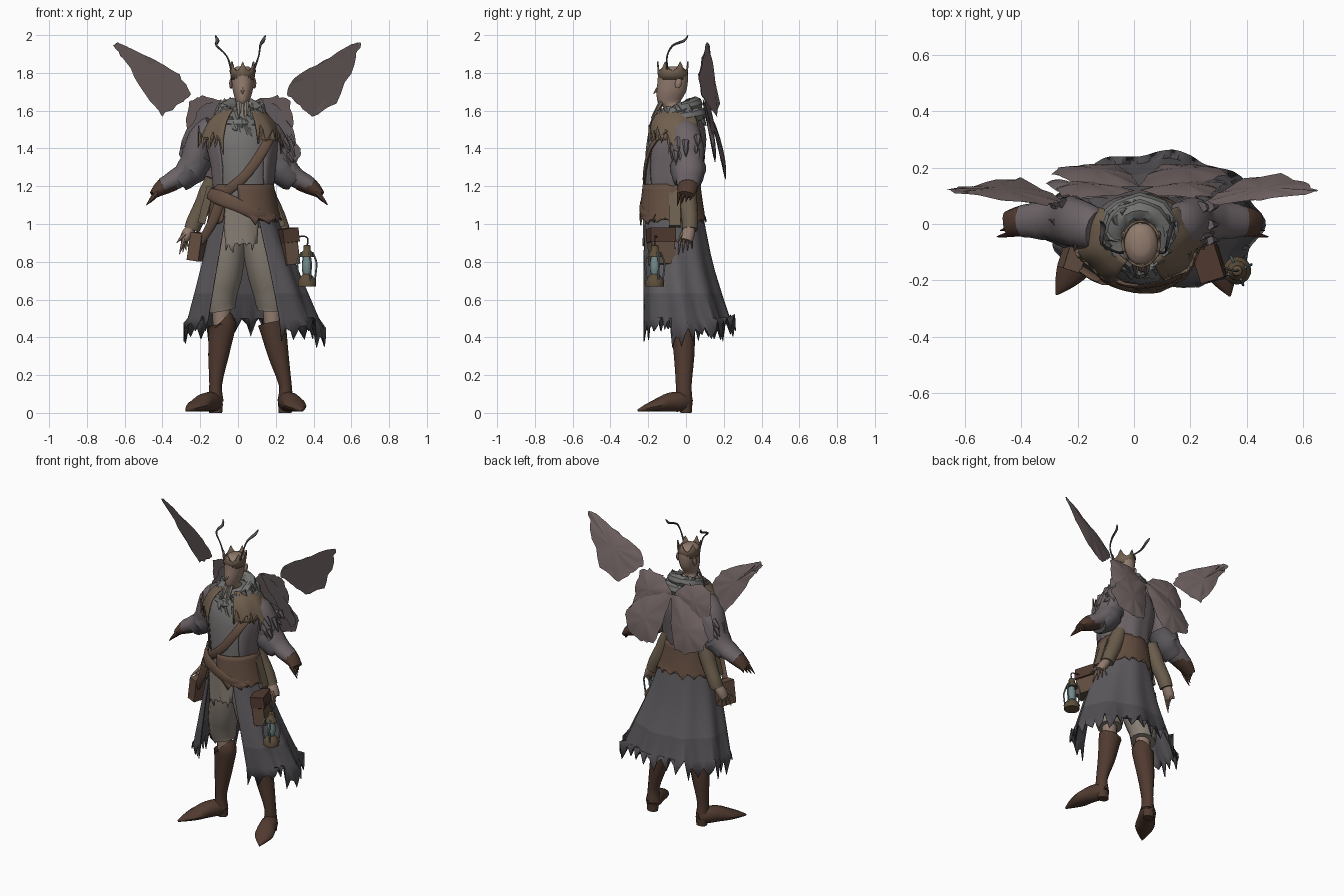
import bpy, bmesh, math, random
from mathutils import Vector as V

if "Cube" in bpy.data.objects:
    bpy.data.objects.remove(bpy.data.objects["Cube"])
random.seed(7)
R = random.uniform

def mat(name, r, g, b):
    m = bpy.data.materials.new(name)
    m.diffuse_color = (r * .85, g * .85, b * .85, 1)
    m.use_nodes = True
    m.node_tree.nodes["Principled BSDF"].inputs["Base Color"].default_value = m.diffuse_color
    return m

COAT, DARK = mat("coat", .13, .12, .13), mat("dark_hem", .1, .093, .103)
MAUVE, TUNIC = mat("mauve", .18, .15, .16), mat("tunic", .21, .195, .195)
BOOT, LEATHER = mat("boot", .095, .05, .034), mat("leather", .15, .09, .062)
MANTLE, LINEN = mat("mantle", .19, .135, .09), mat("linen", .28, .24, .2)
SKIN, FUR = mat("skin", .33, .23, .18), mat("fur", .2, .2, .195)
WING, TEAL = mat("wing", .2, .15, .15), mat("teal", .2, .3, .31)
OLIVE, BRONZE = mat("olive", .17, .13, .085), mat("bronze", .13, .09, .05)

def grid(name, rows, m, closed=True, caps=True, thick=0, m2=None, split=0):
    """Skin rows of points with quads."""
    bm = bmesh.new()
    vs = [[bm.verts.new(p) for p in r] for r in rows]
    n = len(rows[0])
    for i in range(len(rows) - 1):
        for j in range(n if closed else n - 1):
            k = (j + 1) % n
            f = bm.faces.new((vs[i][j], vs[i][k], vs[i + 1][k], vs[i + 1][j]))
            f.material_index = 1 if m2 and i >= split else 0
    if closed and caps:
        bm.faces.new(vs[0])
        bm.faces.new(vs[-1])
    bmesh.ops.recalc_face_normals(bm, faces=bm.faces)
    me = bpy.data.meshes.new(name)
    bm.to_mesh(me)
    bm.free()
    o = bpy.data.objects.new(name, me)
    bpy.context.collection.objects.link(o)
    me.materials.append(m)
    if m2:
        me.materials.append(m2)
    if thick:
        s = o.modifiers.new("thick", 'SOLIDIFY')
        s.thickness, s.offset = thick, 0
    bpy.context.view_layer.objects.active = o
    bpy.ops.object.select_all(action='DESELECT')
    o.select_set(True)
    bpy.ops.object.shade_smooth_by_angle(angle=math.radians(42))
    return o

def curve(pts, k=3):
    """Catmull-Rom through tuples of any length."""
    P = [pts[0]] + list(pts) + [pts[-1]]
    out = []
    for i in range(1, len(P) - 2):
        for s in range(k):
            t = s / k
            out.append([.5 * (2 * b + (c - a) * t + (2 * a - 5 * b + 4 * c - d) * t * t + (3 * b - a - 3 * c + d) * t ** 3)
                        for a, b, c, d in zip(*P[i - 1:i + 3])])
    return out + [list(pts[-1])]

def tube(name, pts, m, ref=(0, 1, 0), n=12, k=3, rough=0):
    """Points are x, y, z, half width, half depth."""
    P = curve(pts, k)
    rows = []
    for i, p in enumerate(P):
        t = (V(P[min(i + 1, len(P) - 1)][:3]) - V(P[max(i - 1, 0)][:3])).normalized()
        s = t.cross(V(ref)).normalized()
        u = s.cross(t)
        f = 1 + R(-rough, rough)
        rows.append([V(p[:3]) + (s * p[3] * math.cos(a) + u * p[4] * math.sin(a)) * f
                     for a in (2 * math.pi * j / n for j in range(n))])
    return grid(name, rows, m)

def loft(name, rings, m, n=18, k=3):
    """Horizontal ellipses: z, cx, cy, rx, ry."""
    return grid(name, [[(c[1] + c[3] * math.sin(2 * math.pi * j / n), c[2] - c[4] * math.cos(2 * math.pi * j / n), c[0])
                        for j in range(n)] for c in curve(rings, k)], m)

def drape(name, rings, m, n=48, jag=.05, fold=.04, m2=None, split=0):
    """Hanging cloth: z, cx, cy, rx, ry, start and end angle from the front; ragged hem."""
    rows, C = [], curve(rings, 3)
    lump = [R(-.4, .6) for _ in range(n // 6 + 2)]
    for i, (z, cx, cy, rx, ry, a0, a1) in enumerate(C):
        w, row = i / (len(C) - 1), []
        for j in range(n + 1):
            a = a0 + (a1 - a0) * (j + (R(-.35, .35) if i == len(C) - 1 else 0)) / n
            f = 1 + fold * w * (math.sin(9 * a) - 1)
            dz = (lump[j // 6] + (R(.1, .9) if j % 3 else R(-.5, 0))) * jag if i == len(C) - 1 else 0
            row.append((cx + rx * f * math.sin(a), cy - ry * f * math.cos(a), z + dz))
        rows.append(row)
    return grid(name, rows, m, False, False, .006, m2, split)

def wing(name, outline, y0, slope, m, sx=1, cx=0, bow=.02, xs=0):
    """Ragged membrane drawn in x, z, leaning in y."""
    pts = []
    for i, (x, z) in enumerate(outline):
        x2, z2 = outline[(i + 1) % len(outline)]
        for s in range(4):
            q = 0 if s == 0 else .008
            pts.append((x + (x2 - x) * s / 4 + R(-q, q), z + (z2 - z) * s / 4 + R(-q, q)))
    ax, az = [sum(p[i] for p in pts) / len(pts) for i in (0, 1)]
    rows = []
    for f in (.02, .35, .7, 1):
        rows.append([(cx + sx * (ax + (x - ax) * f),
                      y0 + slope * (az + (z - az) * f - 1.7) + xs * (ax + (x - ax) * f - .45) + bow * (1 - f * f)
                      + .003 * f * math.sin(j * 1.4), az + (z - az) * f) for j, (x, z) in enumerate(pts)])
    return grid(name, rows, m, True, True, .006)

def spike(name, p, q, r, m):
    d = V(q) - V(p)
    tube(name, [(*p, r, r * .7), (*(V(p) + d * .6), r * .6, r * .4), (*q, .002, .002)], m, (.3, .9, .1), 6, 1)

# legs and boots
for side, hip, knee, ank, toe in (("left", -.04, -.09, -.118, (-.275, -.25)), ("right", .075, .18, .25, (.34, -.255))):
    mid = (hip + knee) / 2 + .005
    tube(side + "_breeches", [(hip, -.07, 1.04, .085, .1), (mid, -.06, .8, .095, .1), (knee - .005, -.03, .62, .09, .085),
                             (knee, -.02, .545, .08, .075)], LINEN, rough=.03)
    tube(side + "_knee", [(knee, -.02, .58, .05, .045), (knee + .005, -.02, .43, .045, .045)], SKIN)
    tube(side + "_boot_shaft", [(knee, -.015, .475, .076, .067), (knee + .005, -.015, .45, .071, .064),
                               ((knee + ank) / 2, -.01, .3, .054, .054), (ank, -.012, .15, .034, .042),
                               (ank, -.01, .06, .042, .045)], BOOT)
    h, t = V((ank, .0, 0)), V((*toe, 0))
    foot = [(-.07, .03, .04), (.1, .05, .052), (.35, .055, .05), (.6, .06, .034), (.82, .036, .02), (1, .004, .006)]
    tube(side + "_shoe", [(*h.lerp(t, f).xy, b + .006, a, b) for f, a, b in foot], BOOT, (0, 0, 1))
    loft(side + "_heel", [(0, ank, 0, .036, .03), (.05, ank, 0, .04, .034)], BOOT, 10, 1)

# torso and coat
loft("torso", [(.98, .02, -.075, .15, .125), (1.15, .025, -.08, .145, .13), (1.3, .025, -.072, .16, .145),
               (1.45, .02, -.055, .18, .15), (1.55, .02, -.045, .14, .12), (1.62, .02, -.045, .06, .07)], TUNIC)
drape("coat_skirt", [(1.17, .03, -.078, .155, .145, .45, 5.7), (1.0, .035, -.07, .185, .168, .47, 5.65),
                     (.75, .055, -.052, .265, .205, .48, 5.55), (.41, .08, .0, .385, .265, .45, 5.5)], COAT, 72, .08, .045, DARK, 7)
drape("waist_wrap", [(1.21, .028, -.076, .158, .15, -.2, 5.7), (1.1, .03, -.075, .178, .164, -.1, 5.7),
                     (1.0, .035, -.07, .2, .178, .3, 5.65)], LEATHER, 40, .03, .01)
drape("front_shirt_tail", [(1.12, .02, -.07, .165, .155, -.7, .6), (1.0, .02, -.07, .17, .155, -.6, .55),
                           (.86, .02, -.07, .17, .16, -.5, .5)], LINEN, 14, .05, .02)
drape("coat_jacket", [(1.56, .02, -.04, .13, .125, .75, 5.5), (1.45, .02, -.052, .19, .158, .7, 5.6),
                      (1.3, .025, -.07, .172, .158, .7, 5.6), (1.17, .025, -.075, .16, .148, .8, 5.5)], MAUVE, 40, .05, .03)
for s, a, b in (("left", -2.3, -.45), ("right", .45, 2.3)):
    drape(s + "_mantle", [(1.61, .02, -.04, .1, .1, a, b), (1.54, .015, -.045, .175, .155, a, b),
                          (1.41, .015, -.045, .235, .18, a * .95, b * .95)], MANTLE, 24, .08, .03)

# upper arms with gloved hands, lower arms with bare hands
for s, x0, sg in (("left", -.01, -1), ("right", .0, 1)):
    X = lambda v: x0 + sg * v
    tube(s + "_sleeve", [(X(.12), -.02, 1.52, .06, .07), (X(.185), 0, 1.45, .07, .085), (X(.22), .01, 1.34, .07, .085),
                         (X(.285), .015, 1.26, .058, .075), (X(.39), .01, 1.2, .042, .055)], MAUVE, rough=.06)
    tube(s + "_cuff_fold", [(X(.19), .01, 1.36, .08, .09), (X(.235), .01, 1.28, .075, .09), (X(.3), .01, 1.22, .055, .07)], COAT, rough=.08)
    tube(s + "_glove", [(X(.33), .012, 1.225, .048, .06), (X(.39), .01, 1.195, .043, .055), (X(.44), .0, 1.155, .022, .045)], BOOT)
    for i in range(4):
        y = -.035 + .022 * i
        spike(s + "_gloved_finger", (X(.42), y, 1.165), (X(.475 - .012 * i), y - .01, 1.1 + .008 * i), .016, BOOT)
    for i in range(14):
        p = (X(R(.22, .265)), R(-.06, .08), R(1.34, 1.46))
        spike(s + "_sleeve_tatter", p, (p[0] + sg * R(.03, .06), p[1], p[2] - R(.04, .09)), .028, MAUVE)
    tube(s + "_lower_sleeve", [(X(.12), 0, 1.24, .045, .05), (X(.165), .01, 1.12, .05, .05), (X(.21), .02, 1.03, .045, .045),
                               (X(.235), .02, .97, .04, .042)], OLIVE, rough=.04)
    tube(s + "_lower_hand", [(X(.23), .02, .99, .025, .03), (X(.26), .01, .945, .03, .036), (X(.28), .0, .91, .022, .034)], SKIN)
    for i in range(4):
        spike(s + "_finger", (X(.275), -.03 + .02 * i, .925), (X(.3 - .018 * i), -.04 + .024 * i, .84 + .01 * i), .012, SKIN)
    spike(s + "_thumb", (X(.27), -.02, .95), (X(.315), -.045, .9), .012, SKIN)
    # antenna
    tip = .11 if sg < 0 else .145
    tube(s + "_antenna", [(.025 + sg * .06, -.1, 1.82, .007, .007), (.025 + sg * .085, -.1, 1.89, .004, .004),
                          (X(.06 + tip * .4), -.07, 1.945, .006, .006), (X(tip - .012), -.01, 1.97, .01, .006),
                          (X(tip), .01, 1.998, .003, .003)], DARK, n=8)

# head, beard and crown
loft("head", [(1.57, .02, -.05, .045, .05), (1.625, .022, -.07, .04, .055), (1.645, .024, -.09, .036, .06), (1.7, .025, -.078, .052, .078),
              (1.76, .025, -.07, .06, .08), (1.81, .025, -.07, .058, .075), (1.835, .025, -.07, .03, .04)], SKIN)
spike("nose", (.025, -.13, 1.735), (.025, -.172, 1.69), .02, SKIN)
for x in (-.037, .087):
    tube("ear", [(x, -.045, 1.72, .006, .01), (x, -.04, 1.745, .01, .018), (x, -.035, 1.77, .005, .01)], SKIN, n=8)
for x, l in ((.005, .07), (.025, .13), (.042, .09)):
    spike("beard_strand", (x, -.13, 1.645), (x, -.185, 1.63 - l), .018, LINEN)
rows = []
for z, r, peak in ((1.765, .058, 0), (1.795, .062, 0), (1.81, .066, .05)):
    rows.append([(.025 + r * math.sin(j * math.pi / 12), -.07 + (r + .014) * -math.cos(j * math.pi / 12),
                  z + (peak if j % 4 == 0 else peak * .25 if j % 4 != 2 else 0)) for j in range(24)])
grid("crown", rows, MANTLE, True, False, .008)

# fur collar: rolled scarf, higher at the nape, with loose tufts
for k in range(2):
    rows = []
    for j in range(20):
        a = j * math.pi / 10
        c = V((.02, -.04, 1.6 - .045 * k - (.035 - .008 * k) * math.cos(a)))
        d = V((math.sin(a), -math.cos(a), 0))
        rr = R(.03, .042)
        rows.append([c + d * (.088 + .025 * k + rr * math.cos(b)) + V((0, 0, rr * math.sin(b)))
                     for b in (i * math.pi / 4 for i in range(8))])
    grid("scarf_roll", rows + rows[:1], FUR, True, False)
for i in range(40):
    a, h = R(0, 6.28), R(-.05, .04)
    z, r = 1.59 + h - .03 * math.cos(a), .105 - h * .4
    spike("fur_tuft", (.02 + r * math.sin(a), -.045 - r * math.cos(a), z),
          (.02 + (r + .035) * math.sin(a + .2), -.045 - (r + .035) * math.cos(a + .2), z - R(.02, .08)), .032, FUR)

# raised wings and folded wings on the back
wing("left_upper_wing", [(.66, 1.95), (.63, 1.955), (.47, 1.88), (.31, 1.79), (.25, 1.69), (.31, 1.64), (.4, 1.57), (.49, 1.69), (.6, 1.87)],
     .137, -.31, WING, -1, 0, .008, .3)
wing("right_upper_wing", [(.65, 1.96), (.6, 1.95), (.45, 1.86), (.3, 1.77), (.26, 1.69), (.31, 1.64), (.39, 1.57), (.52, 1.64), (.615, 1.85)],
     .137, -.31, WING, 1, 0, .008, .3)
for s, sg in (("left", -1), ("right", 1)):
    wing(s + "_folded_wing", [(.01, 1.57), (.08, 1.65), (.2, 1.68), (.265, 1.65), (.28, 1.52), (.24, 1.44), (.13, 1.45)], .09, -.22, WING, sg, .01)
    wing(s + "_hind_wing", [(.0, 1.57), (.12, 1.56), (.24, 1.48), (.31, 1.37), (.27, 1.28), (.17, 1.24), (.08, 1.25), (.03, 1.4)],
         .1, -.24, WING, sg, .02)
    wing(s + "_side_wing", [(.1, 1.66), (.2, 1.62), (.28, 1.5), (.32, 1.37), (.28, 1.33), (.2, 1.45)], .08, -.2, MAUVE, sg, .01)

# straps, belt and bags
tube("chest_strap", [(.18, -.1, 1.5, .026, .01), (.145, -.185, 1.41, .026, .01), (.05, -.218, 1.27, .026, .01),
                     (-.05, -.205, 1.18, .026, .01), (-.13, -.13, 1.12, .026, .01)], LEATHER)
tube("belt", [(-.15, -.12, 1.16, .03, .012), (-.1, -.195, 1.14, .038, .012), (0, -.232, 1.1, .035, .012),
              (.1, -.225, 1.05, .03, .012), (.19, -.16, 1.03, .025, .012)], LEATHER)
tube("belt_tail", [(-.1, -.205, 1.1, .03, .012), (-.14, -.19, 1.0, .025, .01), (-.2, -.15, .9, .02, .01)], LEATHER)

def box(name, loc, size, rot, m):
    bpy.ops.mesh.primitive_cube_add(size=1, location=loc, rotation=rot)
    o = bpy.context.object
    o.name, o.scale = name, size
    o.data.materials.append(m)
    b = o.modifiers.new("bevel", 'BEVEL')
    b.width, b.segments = .015, 2

box("right_pouch", (.265, -.13, .88), (.075, .13, .19), (0, -.12, .3), LEATHER)
box("right_pouch_flap", (.262, -.132, .94), (.088, .14, .075), (0, -.12, .3), BOOT)
box("left_pouch", (-.215, -.11, .88), (.065, .11, .15), (0, .15, -.3), LEATHER)
box("left_scroll_case", (-.17, -.07, 1.1), (.04, .05, .2), (0, .25, 0), OLIVE)
box("right_scroll_case", (.2, -.06, 1.08), (.045, .06, .2), (0, -.3, 0), OLIVE)

# lantern
lx, ly = .365, -.165
def lamp(name, prof, m):
    loft(name, [(z, lx, ly, r, r) for z, r in prof], m, 14, 1)
lamp("lantern_base", [(.67, .048), (.7, .05), (.72, .035), (.735, .022)], BRONZE)
lamp("lantern_glass", [(.73, .018), (.76, .026), (.79, .026), (.83, .018)], TEAL)
lamp("lantern_cap", [(.825, .036), (.85, .03), (.86, .02), (.885, .018), (.89, .008)], BRONZE)
for i in range(4):
    c, s = math.cos(i * math.pi / 2 + .4), math.sin(i * math.pi / 2 + .4)
    tube("lantern_wire", [(lx + c * r, ly + s * r, z, .005, .005) for z, r in ((.7, .045), (.75, .052), (.8, .054), (.85, .032))], TEAL, (.3, .9, .1), 6)
tube("lantern_hook", [(lx, ly, .88, .004, .004), (lx + .005, ly, .92, .004, .004), (lx - .015, ly, .935, .004, .004),
                      (lx - .06, ly + .015, .93, .004, .004)], DARK, (.1, .9, .2), 6)
